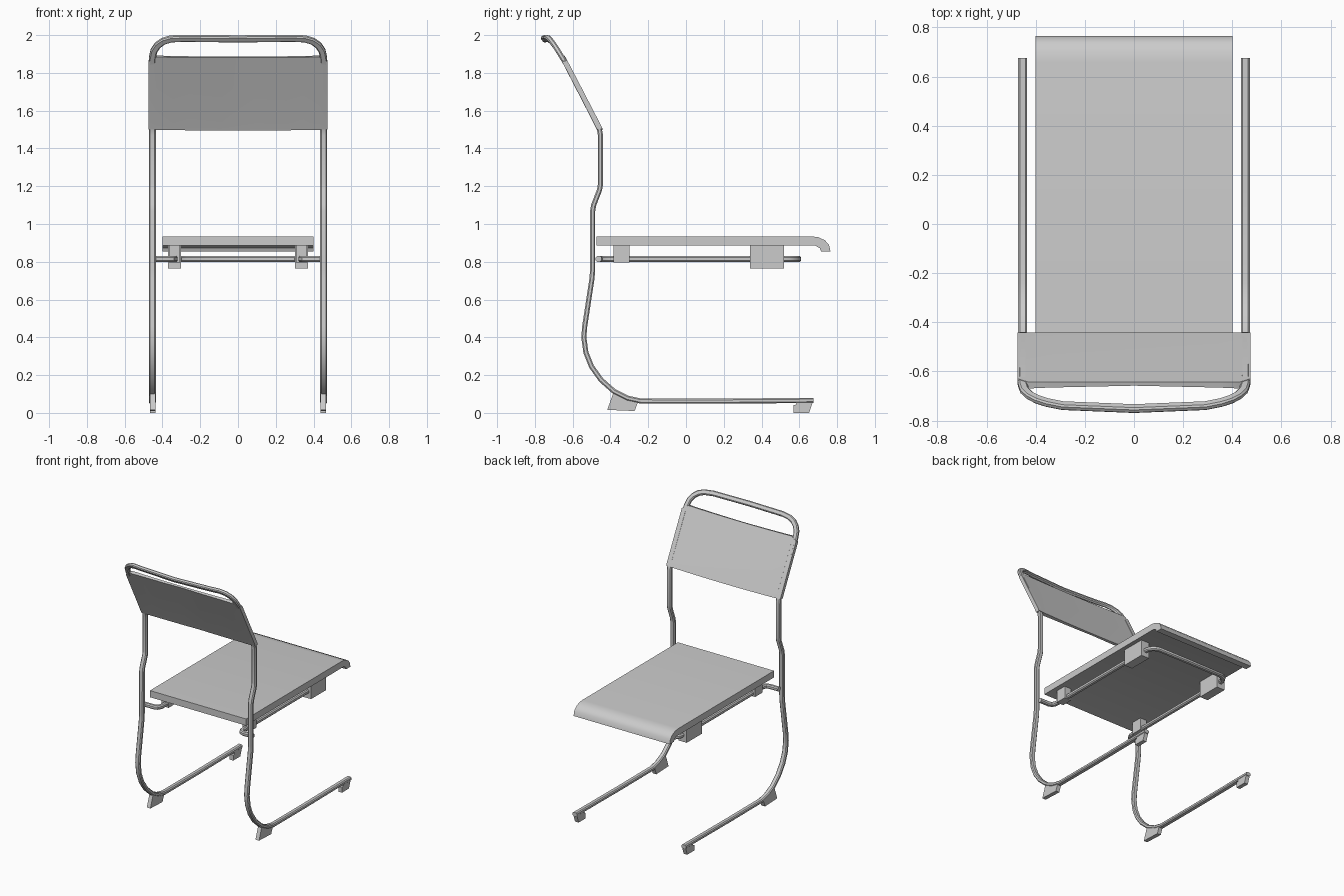
import bpy, bmesh
from mathutils import Vector

if "Cube" in bpy.data.objects:
    bpy.data.objects.remove(bpy.data.objects["Cube"])


def finish(name, verts, faces, angle=0.6):
    bm = bmesh.new()
    vs = [bm.verts.new(v) for v in verts]
    for f in faces:
        bm.faces.new([vs[i] for i in f])
    bmesh.ops.recalc_face_normals(bm, faces=bm.faces)
    me = bpy.data.meshes.new(name)
    bm.to_mesh(me)
    bm.free()
    ob = bpy.data.objects.new(name, me)
    bpy.context.collection.objects.link(ob)
    bpy.ops.object.select_all(action='DESELECT')
    ob.select_set(True)
    bpy.context.view_layer.objects.active = ob
    bpy.ops.object.shade_smooth_by_angle(angle=angle)
    return ob


def loft(name, rings):
    n = len(rings[0])
    faces = [list(range(n)), [(len(rings) - 1) * n + i for i in range(n)]]
    for r in range(len(rings) - 1):
        for i in range(n):
            j = (i + 1) % n
            faces.append([r * n + i, r * n + j, (r + 1) * n + j, (r + 1) * n + i])
    return finish(name, [v for ring in rings for v in ring], faces)


def prism(name, profile, x0, x1):
    return loft(name, [[(x, y, z) for y, z in profile] for x in (x0, x1)])


def sweep(name, path, side, w, h):
    """Sweep a chamfered rectangle along a path, transporting its frame."""
    pts = [Vector(p) for p in path]
    a, b, c = w / 2, h / 2, min(w, h) * 0.25
    sec = [(a, -b + c), (a, b - c), (a - c, b), (c - a, b),
           (-a, b - c), (-a, c - b), (c - a, -b), (a - c, -b)]
    segs = [(q - p).normalized() for p, q in zip(pts, pts[1:])]
    side, prev, rings = Vector(side), segs[0], []
    for i, p in enumerate(pts):
        t = (segs[max(i - 1, 0)] + segs[min(i, len(segs) - 1)]).normalized()
        side = prev.rotation_difference(t) @ side
        side = (side - t * side.dot(t)).normalized()
        prev, up = t, t.cross(side)
        rings.append([p + side * u + up * v for u, v in sec])
    return loft(name, rings)


def mirrored(half):
    return half + [(-x, y, z) for x, y, z in reversed(half) if x > 1e-6]


# Tubular frame: floor rail, upright and top hoop as one continuous tube
X = 0.453
side_path = [(0.675, 0.066), (0.14, 0.062), (-0.24, 0.063), (-0.31, 0.078),
             (-0.38, 0.113), (-0.45, 0.175), (-0.50, 0.245), (-0.53, 0.32),
             (-0.541, 0.40), (-0.536, 0.46), (-0.498, 0.71), (-0.494, 0.76),
             (-0.494, 1.07), (-0.489, 1.10), (-0.458, 1.18), (-0.453, 1.21),
             (-0.453, 1.47), (-0.459, 1.505), (-0.475, 1.54), (-0.63, 1.84)]
hoop = [(X, -0.655, 1.88), (0.445, -0.678, 1.918), (0.425, -0.697, 1.947),
        (0.395, -0.713, 1.968), (0.355, -0.726, 1.98), (0.29, -0.739, 1.983),
        (0, -0.751, 1.98)]
sweep("tube_frame", mirrored([(X, y, z) for y, z in side_path] + hoop),
      (1, 0, 0), 0.037, 0.027)

# Seat support: U-shaped bar running under the seat
sweep("seat_support_bar", mirrored([
    (0.45, -0.463, 0.815), (0.375, -0.463, 0.815), (0.35, -0.455, 0.815),
    (0.337, -0.43, 0.815), (0.335, -0.40, 0.815), (0.335, 0.50, 0.815),
    (0.33, 0.545, 0.815), (0.31, 0.577, 0.815), (0.275, 0.592, 0.815),
    (0, 0.594, 0.815)]), (0, 0, 1), 0.03, 0.032)

# Seat board with rolled front lip
prism("seat", [(-0.475, 0.935), (0.66, 0.935), (0.70, 0.93), (0.735, 0.914),
               (0.757, 0.89), (0.765, 0.855), (0.715, 0.855), (0.708, 0.872),
               (0.685, 0.885), (-0.475, 0.885)], -0.4, 0.4)

# Fabric backrest wrapped round the uprights, pinched thinner in the middle
centre = [(-0.457, 1.503, 0.98, 0.2), (-0.475, 1.54, 0.93, 0.36),
          (-0.57, 1.724, 0.89, 0.45), (-0.656, 1.89, 0.89, 0.45)]
rings = []
for k in range(-6, 7):
    s = abs(k) / 6
    x = (0.475 if s == 1 else 0.45 * s * 1.15) * (1 if k > 0 else -1)
    sag = -0.008 * (1 - s * s)
    back = -0.015 if s > 0.8 else -0.002 - 0.013 * s
    edge = 0.028 if s == 1 else 0
    ring = []
    for off, order in ((0.015, centre), (back, centre[::-1])):
        for y, z, ny, nz in order:
            if z > 1.8:
                y, z = y + edge * 0.5, z - edge
            ring.append((x, y + ny * off, z + nz * off * 0.6 + sag))
    rings.append(ring)
loft("backrest", rings)

# Blocks fixing the seat to its bar, and floor feet, on both sides
for sgn, side in ((-1, "left"), (1, "right")):
    for label, y0, y1, z0, xa, xb in (("front", 0.34, 0.52, 0.765, 0.303, 0.37),
                                      ("rear", -0.385, -0.30, 0.795, 0.308, 0.365)):
        prism(f"{label}_seat_block_{side}",
              [(y0, z0), (y1, z0), (y1, 0.888), (y0, 0.888)], sgn * xa, sgn * xb)
    prism(f"front_foot_{side}", [(0.568, 0.0), (0.652, 0.0), (0.672, 0.06),
                                 (0.58, 0.06), (0.585, 0.045), (0.568, 0.04)],
          sgn * 0.437, sgn * 0.467)
    prism(f"rear_foot_{side}", [(-0.417, 0.016), (-0.272, 0.01), (-0.255, 0.055),
                                (-0.31, 0.078), (-0.385, 0.105)],
          sgn * 0.437, sgn * 0.467)
